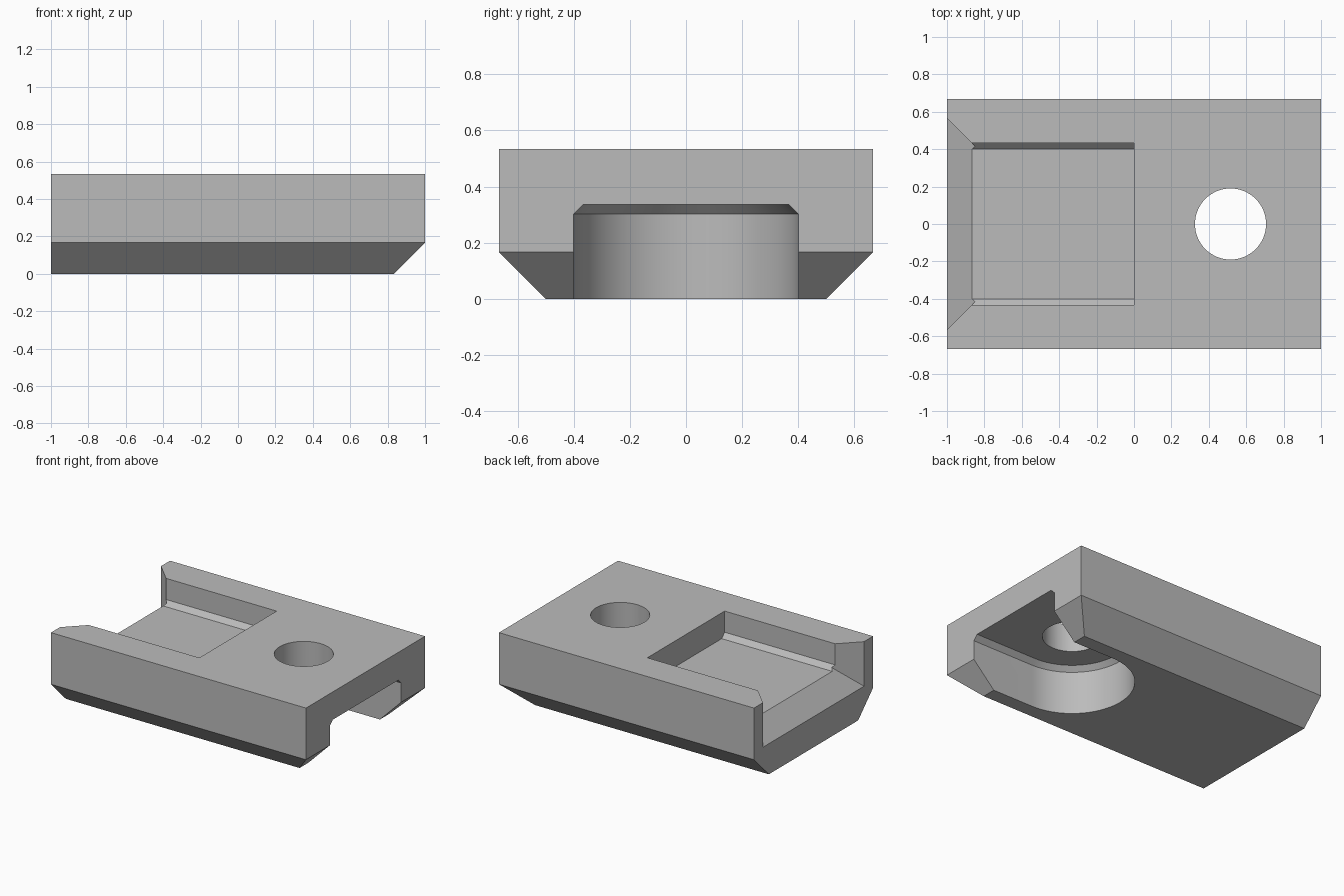
import bpy
import bmesh
from math import cos, sin, pi, radians

if "Cube" in bpy.data.objects:
    bpy.data.objects.remove(bpy.data.objects["Cube"])


def loft(name, rings):
    """Closed solid skinned through matching rings of points."""
    bm = bmesh.new()
    loops = [[bm.verts.new(p) for p in ring] for ring in rings]
    n = len(loops[0])
    for a, b in zip(loops, loops[1:]):
        for i in range(n):
            j = (i + 1) % n
            bm.faces.new((a[i], a[j], b[j], b[i]))
    bm.faces.new(loops[0])
    bm.faces.new(loops[-1])
    bmesh.ops.recalc_face_normals(bm, faces=bm.faces)
    mesh = bpy.data.meshes.new(name)
    bm.to_mesh(mesh)
    bm.free()
    obj = bpy.data.objects.new(name, mesh)
    bpy.context.collection.objects.link(obj)
    return obj


def rectangle(x0, x1, y, z):
    return [(x0, -y, z), (x1, -y, z), (x1, y, z), (x0, y, z)]


def gate(x, half_width, floor, top=0.8):
    return [(x, -half_width, floor), (x, half_width, floor),
            (x, half_width, top), (x, -half_width, top)]


def trough(x):
    # pocket cross-section with bevelled lower corners
    half = [(0.4, 0.35), (0.433, 0.383), (0.433, 0.8)]
    return [(x, y, z) for y, z in half] + [(x, -y, z) for y, z in reversed(half)]


HOLE_X = 0.516
ARC = 48


def stadium(r, z):
    # round inner end, open towards +x
    arc = [(HOLE_X - r * sin(pi * i / ARC), r * cos(pi * i / ARC), z)
           for i in range(ARC + 1)]
    return arc + [(1.3, -r, z), (1.3, r, z)]


def circle(r, z):
    return [(HOLE_X + r * cos(2 * pi * i / 64), r * sin(2 * pi * i / 64), z)
            for i in range(64)]


# Block with three chamfered lower edges
block = loft("block", [rectangle(-1, 0.833, 0.5, 0),
                       rectangle(-1, 1, 0.667, 0.167),
                       rectangle(-1, 1, 0.667, 0.533)])

# Top pocket, its flared mouth, underside slot and through hole
cutters = [
    loft("pocket_cutter", [trough(-1.1), trough(0)]),
    loft("mouth_cutter", [gate(-1.2, 0.766, 0.017), gate(-0.767, 0.333, 0.45)]),
    loft("slot_cutter", [stadium(0.4, -0.2), stadium(0.4, 0.303),
                         stadium(0.367, 0.336)]),
    loft("hole_cutter", [circle(0.19, 0.1), circle(0.19, 0.8)]),
]

bpy.ops.object.select_all(action='DESELECT')
block.select_set(True)
bpy.context.view_layer.objects.active = block
for cutter in cutters:
    cutter.hide_render = True
    mod = block.modifiers.new(cutter.name, 'BOOLEAN')
    mod.operation = 'DIFFERENCE'
    mod.solver = 'EXACT'
    mod.object = cutter
    bpy.ops.object.modifier_apply(modifier=mod.name)
    bpy.data.objects.remove(cutter)

bpy.ops.object.shade_smooth_by_angle(angle=radians(30))

# Plain grey finish
grey = bpy.data.materials.new("grey")
grey.use_nodes = True
color = (0.5, 0.5, 0.5, 1)
grey.diffuse_color = color
grey.node_tree.nodes["Principled BSDF"].inputs["Base Color"].default_value = color
block.data.materials.clear()
block.data.materials.append(grey)
